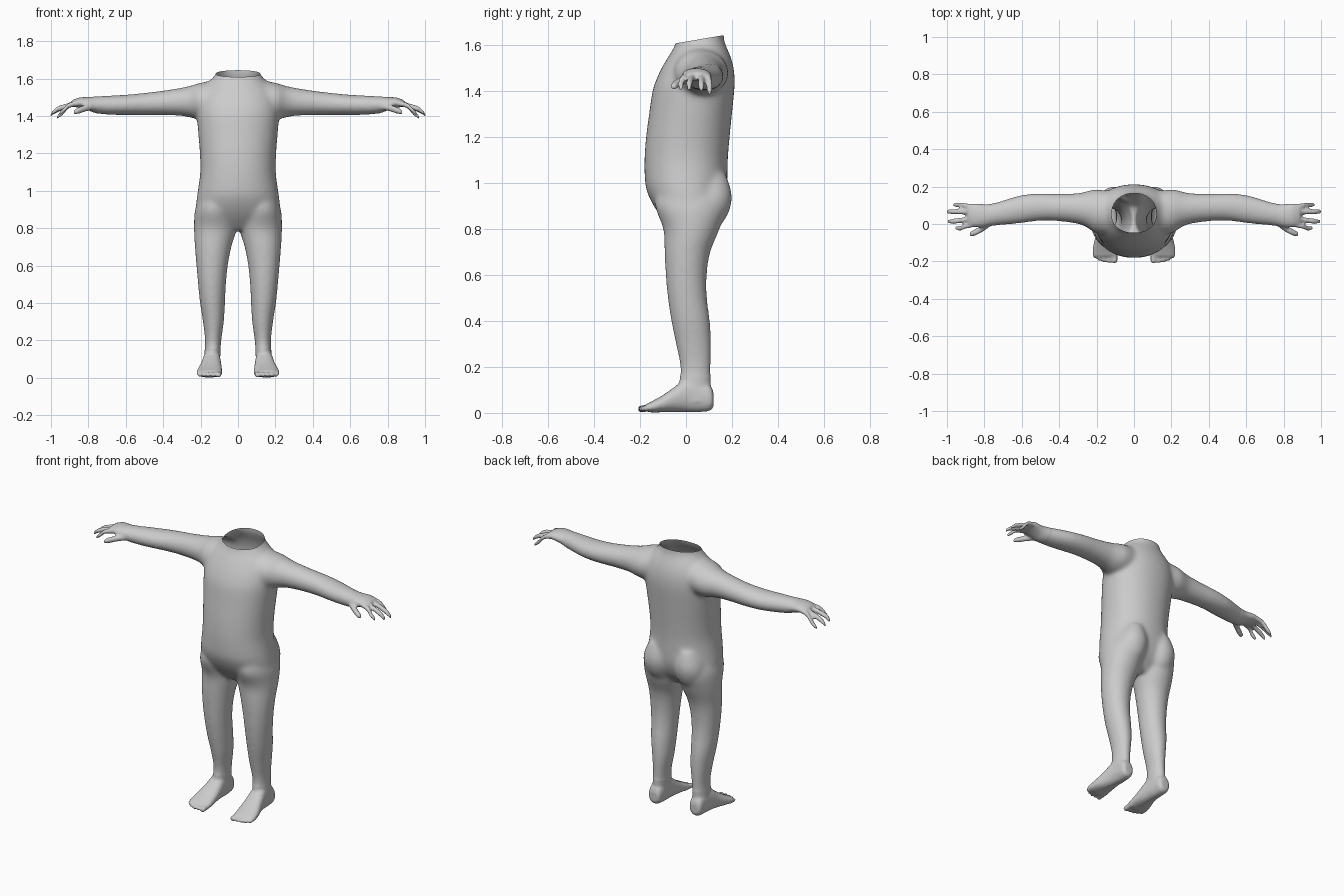
import bpy, bmesh
from math import cos, sin, pi, copysign

bm = bmesh.new()


def spline(rows, steps=4):
    """Catmull-Rom resampling of section rows."""
    out = []
    for i in range(len(rows) - 1):
        p0, p1 = rows[max(i - 1, 0)], rows[i]
        p2, p3 = rows[i + 1], rows[min(i + 2, len(rows) - 1)]
        for k in range(steps):
            t = k / steps
            out.append([0.5 * (2 * b + (c - a) * t + (2 * a - 5 * b + 4 * c - d) * t * t
                               + (3 * b - a - 3 * c + d) * t ** 3)
                        for a, b, c, d in zip(p0, p1, p2, p3)])
    return out + [list(rows[-1])]


def loft(axis, rows, side=1, n=32, power=2.0):
    """Closed skin through rounded sections: (position, a_min, a_max, b_min, b_max)."""
    rings = []
    for pos, a0, a1, b0, b1 in spline(rows):
        ring = []
        for i in range(n):
            c, s = cos(2 * pi * i / n), sin(2 * pi * i / n)
            co = [(a0 + a1) / 2 + (a1 - a0) / 2 * copysign(abs(c) ** (2 / power), c),
                  (b0 + b1) / 2 + (b1 - b0) / 2 * copysign(abs(s) ** (2 / power), s)]
            co.insert(axis, pos)
            co[0] *= side
            ring.append(bm.verts.new(co))
        rings.append(ring)
    for r, q in zip(rings, rings[1:]):
        for i in range(n):
            j = (i + 1) % n
            bm.faces.new((r[i], r[j], q[j], q[i]))
    bm.faces.new(rings[0])
    bm.faces.new(rings[-1])


def digit(axis, path, r, side):
    """Finger or toe: round tube with a blunt rounded tip."""
    rows = []
    for k, p in enumerate(path):
        a, b = [p[i] for i in range(3) if i != axis]
        q = r * (1 if k < len(path) - 1 else 0.65)
        rows.append((p[axis], a - q, a + q, b - q, b + q))
    loft(axis, rows, side, 14)


# torso: z, half width, front y, back y
torso = [(0.79, 0.10, -0.05, 0.09), (0.85, 0.19, -0.105, 0.14), (0.90, 0.222, -0.14, 0.165),
         (0.95, 0.222, -0.165, 0.177), (1.0, 0.215, -0.178, 0.18), (1.1, 0.202, -0.181, 0.182),
         (1.2, 0.204, -0.174, 0.19), (1.3, 0.212, -0.161, 0.20), (1.4, 0.22, -0.146, 0.21),
         (1.45, 0.22, -0.13, 0.212), (1.5, 0.21, -0.107, 0.208), (1.55, 0.185, -0.078, 0.195),
         (1.59, 0.15, -0.053, 0.178), (1.63, 0.117, -0.042, 0.165), (1.70, 0.11, -0.035, 0.165)]
loft(2, [(z, -w, w, f, b) for z, w, f, b in torso], n=48, power=2.15)

# arm: x, y range, z range
arm = [(0.08, -0.06, 0.17, 1.38, 1.60), (0.2, -0.05, 0.185, 1.382, 1.578),
       (0.25, -0.02, 0.176, 1.39, 1.563), (0.3, 0.0, 0.165, 1.40, 1.552),
       (0.4, 0.014, 0.162, 1.404, 1.536), (0.5, 0.017, 0.164, 1.404, 1.524),
       (0.6, 0.004, 0.156, 1.404, 1.514), (0.7, -0.006, 0.127, 1.407, 1.509),
       (0.76, -0.01, 0.109, 1.415, 1.504), (0.8, -0.017, 0.106, 1.43, 1.502),
       (0.85, -0.017, 0.11, 1.445, 1.498), (0.89, -0.004, 0.10, 1.447, 1.482)]

# leg: z, x range, y range
leg = [(0.98, 0.05, 0.20, -0.12, 0.14), (0.9, 0.02, 0.23, -0.135, 0.175),
       (0.8, 0.008, 0.236, -0.099, 0.146), (0.7, 0.035, 0.231, -0.094, 0.106),
       (0.6, 0.054, 0.223, -0.089, 0.091), (0.5, 0.064, 0.214, -0.08, 0.092),
       (0.4, 0.069, 0.204, -0.065, 0.105), (0.3, 0.075, 0.188, -0.045, 0.111),
       (0.2, 0.089, 0.177, -0.026, 0.109), (0.12, 0.094, 0.18, -0.03, 0.108),
       (0.05, 0.10, 0.185, -0.03, 0.108)]

# foot: y, x range, z range
foot = [(0.12, 0.115, 0.165, 0.03, 0.085), (0.105, 0.10, 0.18, 0.01, 0.12),
        (0.05, 0.095, 0.183, 0.003, 0.15), (0.0, 0.092, 0.189, 0.004, 0.15),
        (-0.05, 0.088, 0.20, 0.004, 0.113), (-0.1, 0.085, 0.215, 0.003, 0.078),
        (-0.15, 0.084, 0.223, 0.002, 0.05), (-0.172, 0.09, 0.22, 0.006, 0.04)]

# buttock: z, x range, y range
buttock = [(0.80, 0.07, 0.13, 0.07, 0.12), (0.84, 0.03, 0.18, 0.0, 0.17),
           (0.91, 0.01, 0.20, 0.0, 0.198), (0.97, 0.015, 0.19, 0.0, 0.197),
           (1.04, 0.04, 0.16, 0.0, 0.175)]

fingers = [(0.0, -0.022, 0.957, 1.41), (0.034, 0.014, 0.998, 1.41),
           (0.066, 0.066, 1.002, 1.405), (0.092, 0.102, 0.968, 1.393)]
toes = [(0.104, -0.209, 0.016), (0.134, -0.209, 0.012), (0.159, -0.205, 0.012),
        (0.183, -0.197, 0.012), (0.206, -0.183, 0.012)]

for side in (1, -1):
    loft(0, arm, side)
    loft(2, leg, side)
    loft(1, foot, side, power=2.3)
    loft(2, buttock, side)
    for y0, y1, x1, z1 in fingers:
        ym = (y0 + y1) / 2
        digit(0, [(0.84, y0, 1.47), (0.9, ym, 1.458), (x1 - 0.03, y1, z1 + 0.025),
                  (x1, y1, z1)], 0.0145, side)
    digit(0, [(0.75, 0.02, 1.45), (0.80, -0.018, 1.445), (0.85, -0.045, 1.43),
              (0.88, -0.055, 1.418)], 0.018, side)
    for x, y, r in toes:
        digit(1, [(x, -0.13, 0.022), (x, -0.17, 0.02), (x, y + 0.008, 0.017),
                  (x, y, 0.016)], r, side)

bmesh.ops.recalc_face_normals(bm, faces=bm.faces)
mesh = bpy.data.meshes.new("body")
bm.to_mesh(mesh)
bm.free()
body = bpy.data.objects.new("body", mesh)
bpy.context.collection.objects.link(body)
bpy.context.view_layer.objects.active = body
body.select_set(True)

# fuse all parts into one skin
remesh = body.modifiers.new("fuse", 'REMESH')
remesh.mode = 'VOXEL'
remesh.voxel_size = 0.007
bpy.ops.object.modifier_apply(modifier=remesh.name)

# blend joints: strongly on the trunk and limbs, lightly on hands and feet
bm = bmesh.new()
bm.from_mesh(body.data)
trunk = [v for v in bm.verts if abs(v.co.x) < 0.74 and v.co.z > 0.16]
for i in range(25):
    bmesh.ops.smooth_vert(bm, verts=trunk if i > 2 else bm.verts, factor=0.5,
                          use_axis_x=True, use_axis_y=True, use_axis_z=True)

# open neck, slanting down to the front
bmesh.ops.bisect_plane(bm, geom=bm.verts[:] + bm.edges[:] + bm.faces[:],
                       plane_co=(0, 0.06, 1.627), plane_no=(0, -0.17, 1), clear_outer=True)
bm.to_mesh(body.data)
bm.free()
bpy.ops.object.shade_smooth()
